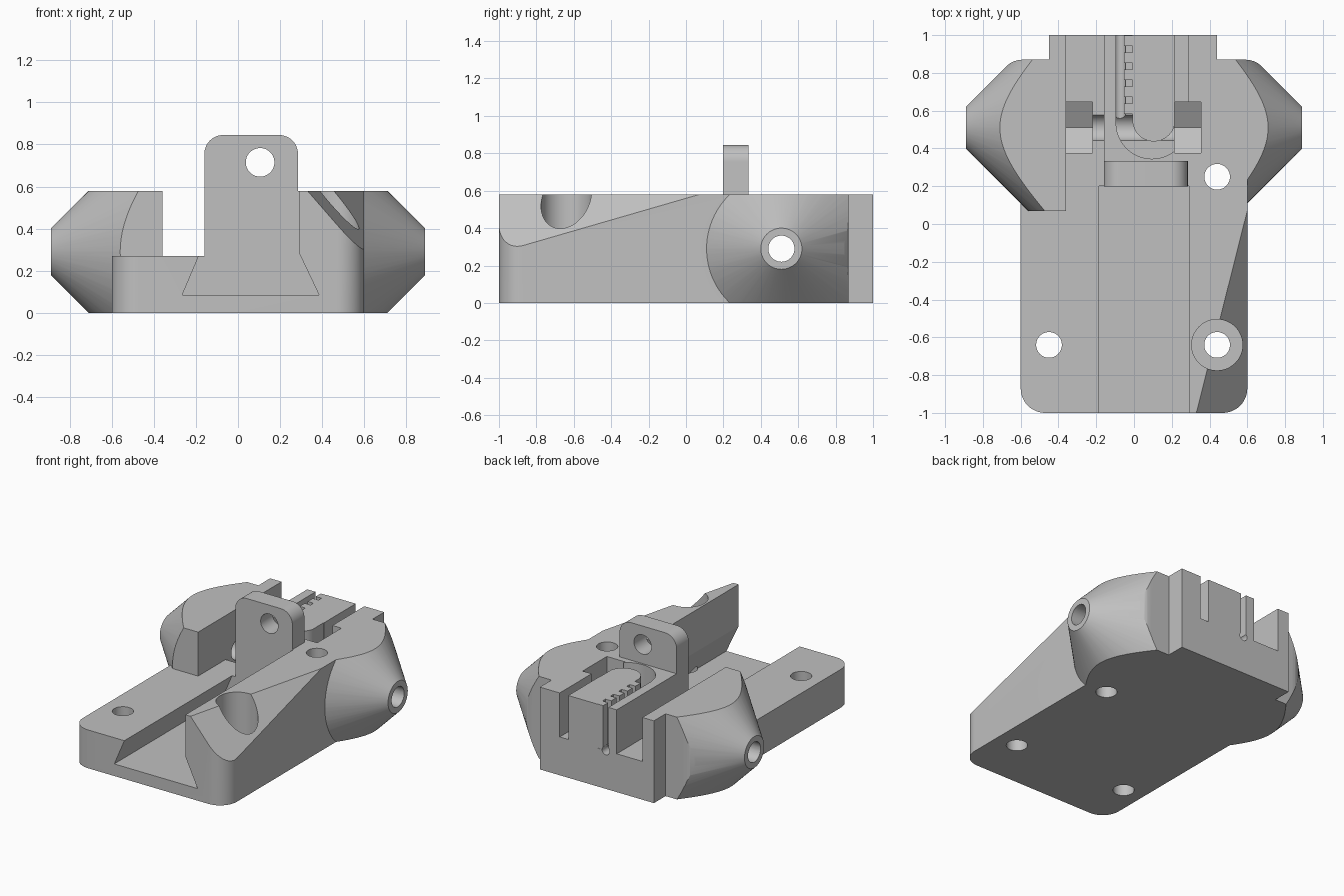
import bpy, bmesh, math
from mathutils import Vector

if "Cube" in bpy.data.objects:
    bpy.data.objects.remove(bpy.data.objects["Cube"], do_unlink=True)

grey = bpy.data.materials.new("plain grey")
grey.use_nodes = True
colour = (0.53, 0.53, 0.53, 1)
grey.diffuse_color = colour
grey.node_tree.nodes["Principled BSDF"].inputs["Base Color"].default_value = colour


def finish(name, bm):
    bmesh.ops.recalc_face_normals(bm, faces=bm.faces)
    mesh = bpy.data.meshes.new(name)
    bm.to_mesh(mesh)
    bm.free()
    mesh.materials.append(grey)
    ob = bpy.data.objects.new(name, mesh)
    bpy.context.collection.objects.link(ob)
    return ob


def prism(name, pts, axis, lo, hi):
    """Extrude a 2D outline along an axis from lo to hi."""
    place = {"x": lambda a, b, d: (d, a, b),
             "y": lambda a, b, d: (a, d, b),
             "z": lambda a, b, d: (a, b, d)}[axis]
    bm = bmesh.new()
    face = bm.faces.new([bm.verts.new(place(a, b, lo)) for a, b in pts])
    ext = bmesh.ops.extrude_face_region(bm, geom=[face])
    moved = [v for v in ext["geom"] if isinstance(v, bmesh.types.BMVert)]
    bmesh.ops.translate(bm, verts=moved, vec=Vector(place(0, 0, hi - lo)))
    return finish(name, bm)


def hull(name, pts):
    bm = bmesh.new()
    for p in pts:
        bm.verts.new(p)
    bmesh.ops.convex_hull(bm, input=bm.verts)
    return finish(name, bm)


def box(name, x0, x1, y0, y1, z0, z1):
    return prism(name, [(x0, y0), (x1, y0), (x1, y1), (x0, y1)], "z", z0, z1)


def arc(cx, cy, r, a0, a1, n=12):
    angles = [math.radians(a0 + (a1 - a0) * i / n) for i in range(n + 1)]
    return [(cx + r * math.cos(a), cy + r * math.sin(a)) for a in angles]


def rod(name, a, b, r, axis, lo, hi, n=48):
    return prism(name, arc(a, b, r, 0, 360, n)[:-1], axis, lo, hi)


def combine(ob, tool, operation):
    """Apply a boolean with a throwaway tool."""
    mod = ob.modifiers.new(operation, "BOOLEAN")
    mod.operation = operation
    mod.solver = "EXACT"
    mod.object = tool
    bpy.context.view_layer.objects.active = ob
    bpy.ops.object.modifier_apply(modifier=mod.name)
    bpy.data.objects.remove(tool, do_unlink=True)


def cut(ob, tool):
    combine(ob, tool, "DIFFERENCE")


def join(ob, tool):
    combine(ob, tool, "UNION")


# Main plate with rounded front corners
R = 0.13
outline = (arc(-0.6 + R, -1 + R, R, 180, 270) + arc(0.6 - R, -1 + R, R, 270, 360)
           + [(0.6, 0.51), (-0.6, 0.51)])
body = prism("carriage_body", outline, "z", -0.2, 0.8)
cut(body, box("low_side_cut", -0.9, -0.25, -1.2, 0.7, 0.27, 1))


# Sloped chamfer along the tall side
def slope(x, y):
    return 0.58 - 1.15 * (x - 0.33 - 0.252 * (y + 1))


cut(body, hull("slope_cut", [(x, y, slope(x, y) + d) for x in (0.1, 0.9)
                             for y in (-1.2, 0.3) for d in (0, 1)]))

# Conical side bosses, clipped front and back
ring = arc(0.51, 0.29, 1, 0, 360, 96)[:-1]
bosses = hull("bosses", [(x, 0.51 + (y - 0.51) * r, 0.29 + (z - 0.29) * r)
                         for x, r in ((-0.89, 0.11), (0, 1), (0.89, 0.11))
                         for y, z in ring])
side = [(1, 0.07), (1, 0.6), (0.675, 0.835), (0.658, 0.85), (0.636, 0.861), (0.614, 0.868), (0.59, 0.87)]
clip = side + [(-x, y) for x, y in reversed(side)]
combine(bosses, prism("boss_clip", clip, "z", -0.9, 1.5), "INTERSECT")
join(body, bosses)

# Rear block, then trim everything to thickness
join(body, box("rear_block", -0.45, 0.44, 0.3, 1, -0.3, 0.9))
combine(body, box("slab", -2, 2, -2, 2, 0, 0.58), "INTERSECT")

# Open slot beside the clamp, and the dovetail channel
cut(body, box("side_slot", -0.36, -0.16, -1.2, 1.2, 0.27, 1))
dovetail = [(-0.265, 0.085), (0.385, 0.085), (0.29, 0.285), (0.29, 1),
            (-0.18, 1), (-0.18, 0.285)]
cut(body, prism("dovetail_cut", dovetail, "y", -1.2, 0.2))

# U-shaped belt groove around a toothed core
groove = prism("groove", arc(0.095, 0.535, 0.19, 180, 360, 24) + [(0.285, 1.2), (-0.095, 1.2)],
               "z", 0.27, 1)
core = prism("core", arc(0.105, 0.55, 0.113, 180, 360, 24) + [(0.218, 1.4), (-0.008, 1.4)],
             "z", 0.1, 1.2)
cut(groove, core)
for i in range(5):
    y = 0.61 + 0.09 * i
    cut(groove, box("tooth", -0.053, 0.03, y - 0.028, y + 0.028, 0.1, 1.2))
cut(body, groove)
cut(body, rod("groove_root", -0.075, 0.27, 0.03, "y", 0.55, 1.2, 20))

# Cross hole and its two nut traps
cut(body, rod("cross_hole", 0.51, 0.29, 0.07, "x", -1.2, 1.2))
trap = [(0.375, 1), (0.375, 0.21), (0.51, 0.134), (0.645, 0.21), (0.645, 1)]
for x in (-0.36, 0.215):
    cut(body, prism("nut_trap", trap, "x", x, x + 0.14))

# Mounting holes and counterbore
for x, y in ((-0.45, -0.64), (0.44, -0.64), (0.44, 0.25)):
    cut(body, rod("mount_hole", x, y, 0.068, "z", -0.5, 1))
cut(body, rod("counterbore", 0.44, -0.64, 0.135, "z", 0.27, 1))

# Upright tab with a hole
profile = ([(-0.16, 0.3), (0.285, 0.3)] + arc(0.195, 0.755, 0.09, 0, 90)
           + arc(-0.07, 0.755, 0.09, 90, 180))
tab = prism("upright_tab", profile, "y", 0.199, 0.333)
cut(tab, rod("tab_hole", 0.105, 0.715, 0.068, "y", 0, 0.6))

# Smooth curved walls, keep edges sharp
for ob in (body, tab):
    bpy.ops.object.select_all(action="DESELECT")
    ob.select_set(True)
    bpy.context.view_layer.objects.active = ob
    bpy.ops.object.shade_smooth_by_angle(angle=math.radians(25))
